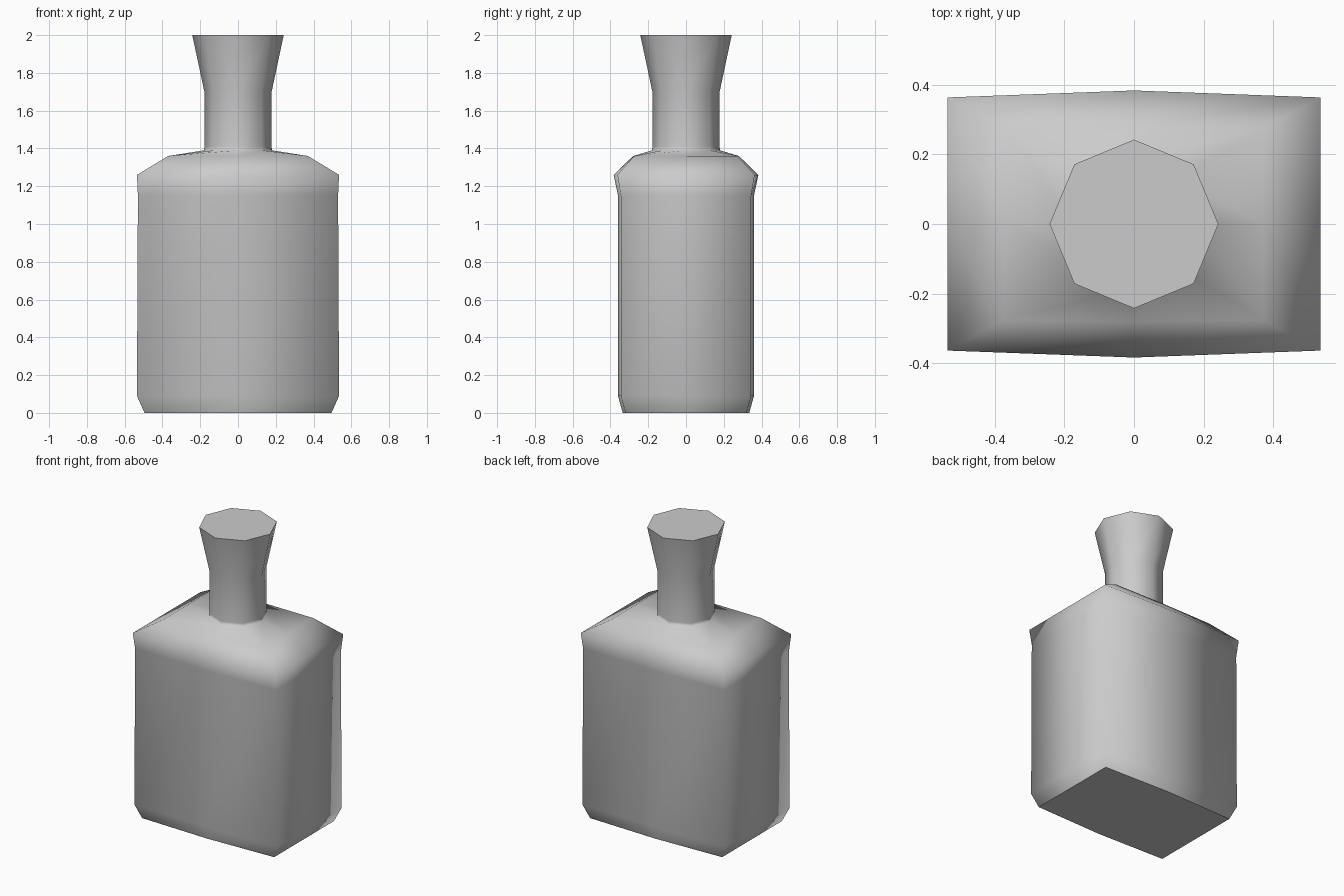
import bpy
import bmesh
import math

cube = bpy.data.objects.get("Cube")
if cube:
    bpy.data.objects.remove(cube, do_unlink=True)

glass = bpy.data.materials.new("plain grey")
glass.use_nodes = True
GREY = (0.6, 0.6, 0.6, 1.0)
glass.diffuse_color = GREY
glass.node_tree.nodes["Principled BSDF"].inputs["Base Color"].default_value = GREY


def box_ring(half_x, half_y, z, bow):
    """Eight points on a rectangle whose front and back bow outwards."""
    ring = []
    for i in range(8):
        a = i * math.pi / 4
        sx, sy = round(math.cos(a)), round(math.sin(a))
        ring.append((sx * half_x, sy * (half_y + (bow if sx == 0 else 0)), z))
    return ring


def round_ring(radius, z):
    """Eight points on a circle."""
    return [(radius * math.cos(i * math.pi / 4), radius * math.sin(i * math.pi / 4), z)
            for i in range(8)]


# Cross-sections from the base up to the lip
rings = [
    box_ring(0.495, 0.32, 0.0, 0.015),    # base
    box_ring(0.535, 0.345, 0.09, 0.015),  # bottom bevel
    box_ring(0.53, 0.345, 1.15, 0.015),   # top of the walls
    box_ring(0.535, 0.363, 1.26, 0.02),   # shoulder rim
    box_ring(0.37, 0.275, 1.36, 0.005),   # shoulder top
    round_ring(0.18, 1.39),               # neck root
    round_ring(0.178, 1.41),
    round_ring(0.178, 1.70),              # neck
    round_ring(0.242, 2.0),               # flared lip
]

# Skin the sections into one smooth bottle with flat, crisp end caps
bm = bmesh.new()
loops = [[bm.verts.new(p) for p in ring] for ring in rings]
for low, high in zip(loops, loops[1:]):
    for i in range(8):
        j = (i + 1) % 8
        bm.faces.new((low[i], low[j], high[j], high[i])).smooth = True
for cap in (bm.faces.new(loops[0][::-1]), bm.faces.new(loops[-1])):
    cap.smooth = False
    for edge in cap.edges:
        edge.smooth = False

mesh = bpy.data.meshes.new("bottle")
bm.to_mesh(mesh)
bm.free()
mesh.materials.append(glass)
bottle = bpy.data.objects.new("bottle", mesh)
bpy.context.collection.objects.link(bottle)
